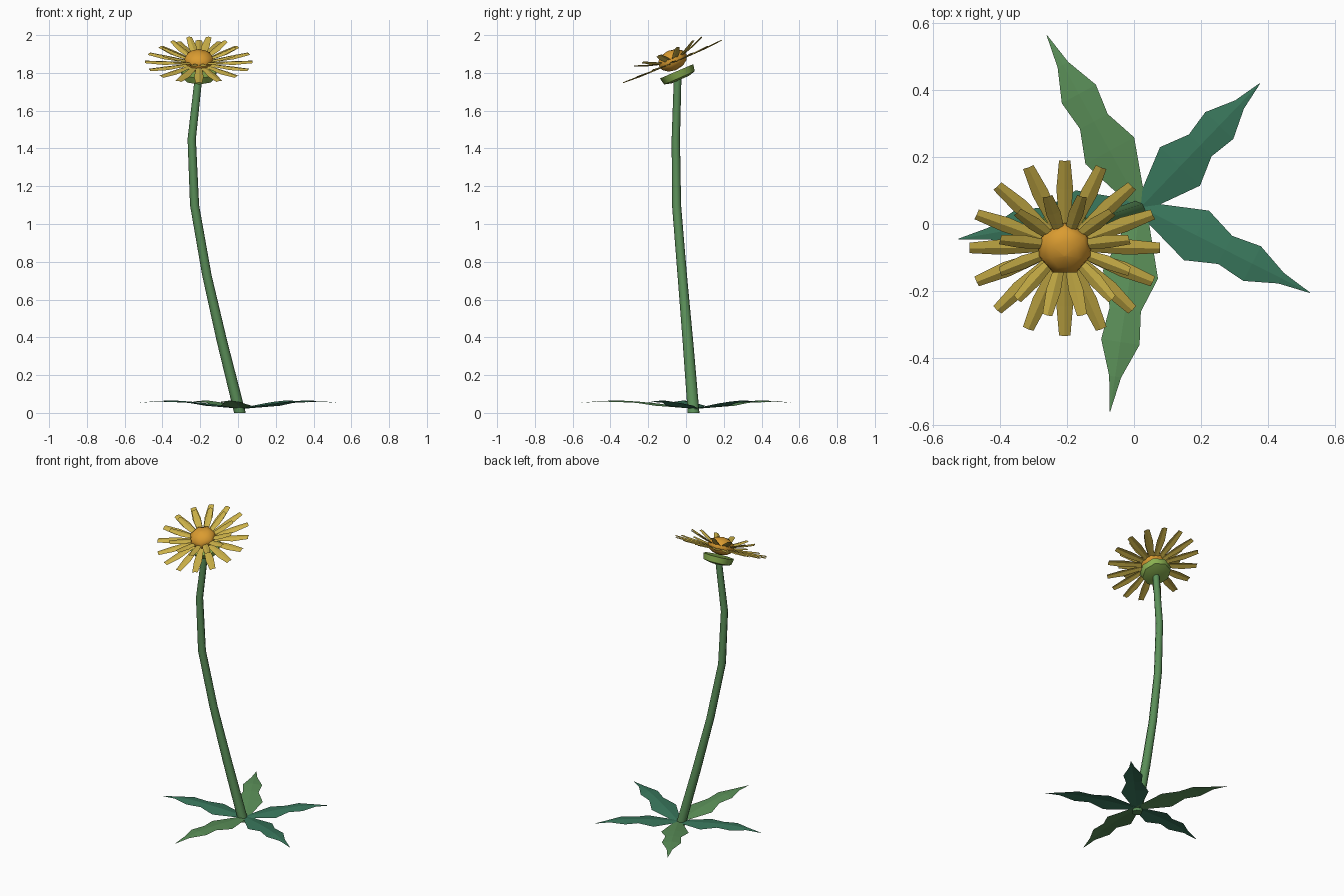
import bpy, math
from mathutils import Vector, Matrix

if "Cube" in bpy.data.objects:
    bpy.data.objects.remove(bpy.data.objects["Cube"])


def material(name, rgb):
    m = bpy.data.materials.new(name)
    m.diffuse_color = (*rgb, 1)
    m.use_nodes = True
    m.node_tree.nodes["Principled BSDF"].inputs["Base Color"].default_value = m.diffuse_color
    return m


GREEN = material("leaf green", (0.105, 0.28, 0.10))
TEAL = material("dark teal green", (0.04, 0.18, 0.105))
YELLOW = material("petal yellow", (0.60, 0.44, 0.065))
ORANGE = material("centre orange", (0.70, 0.33, 0.03))
LIME = material("calyx lime", (0.25, 0.43, 0.08))


def add_mesh(name, verts, faces, mat, smooth=False):
    me = bpy.data.meshes.new(name)
    me.from_pydata([tuple(v) for v in verts], [], faces)
    me.materials.append(mat)
    ob = bpy.data.objects.new(name, me)
    bpy.context.collection.objects.link(ob)
    if smooth:
        bpy.ops.object.select_all(action='DESELECT')
        ob.select_set(True)
        bpy.context.view_layer.objects.active = ob
        bpy.ops.object.shade_smooth_by_angle(angle=math.radians(55))
    return ob


def loft(name, rings, n, mat, frame=Matrix(), start=0.0):
    """Closed tube through (centre, radius) rings with n sides."""
    verts, faces = [], []
    for c, r in rings:
        for i in range(n):
            a = start + math.tau * i / n
            verts.append(frame @ (Vector(c) + Vector((r * math.cos(a), r * math.sin(a), 0))))
    for k in range(len(rings) - 1):
        for i in range(n):
            j = (i + 1) % n
            faces.append((k * n + i, k * n + j, k * n + n + j, k * n + n + i))
    faces.append(tuple(reversed(range(n))))
    top = (len(rings) - 1) * n
    faces.append(tuple(range(top, top + n)))
    return add_mesh(name, verts, faces, mat, smooth=True)


def blade(rows, fold):
    """Folded strip along +x; rows are (distance, half width, height)."""
    wmax = max(w for _, w, _ in rows)
    verts, faces = [], []
    for d, w, z in rows:
        low = z - fold * w / wmax
        verts += [Vector((d, -w, low)), Vector((d, 0, z)), Vector((d, w, low))]
    for k in range(0, 3 * (len(rows) - 1), 3):
        faces += [(k, k + 3, k + 4, k + 1), (k + 1, k + 4, k + 5, k + 2)]
    return verts, faces


# Stem: leaning, tapered tube
path = [(0.01, 0.04, 0.0), (-0.085, 0.01, 0.38), (-0.165, -0.02, 0.73),
        (-0.23, -0.05, 1.10), (-0.245, -0.054, 1.45), (-0.208, -0.044, 1.785)]
radii = [0.031, 0.028, 0.025, 0.024, 0.022, 0.020]
loft("stem", list(zip(path, radii)), 8, GREEN)

# Leaves: five toothed blades around the stem foot
base = Vector((0.02, 0.05, 0))
tips = [("leaf_back_left", -0.26, 0.563, GREEN), ("leaf_back_right", 0.376, 0.42, TEAL),
        ("leaf_front_right", 0.525, -0.205, TEAL), ("leaf_front", -0.072, -0.56, GREEN),
        ("leaf_left", -0.525, -0.045, TEAL)]
profile = [(-0.03, 0.012, 0.022), (0.33, 0.083, 0.05), (0.50, 0.047, 0.06),
           (0.66, 0.058, 0.066), (0.83, 0.018, 0.063), (1.0, 0.001, 0.053)]
for name, x, y, mat in tips:
    d = Vector((x, y, 0)) - base
    verts, faces = blade([(t * d.length, w, z) for t, w, z in profile], 0.012)
    place = Matrix.Translation(base) @ Matrix.Rotation(math.atan2(d.y, d.x), 4, 'Z')
    add_mesh(name, [place @ v for v in verts], faces, mat)

# Flower head frame: tilted towards the front
head = Matrix.Translation((-0.207, -0.042, 1.79)) @ Matrix.Rotation(math.radians(23.3), 4, 'X')

# Calyx: shallow cup under the petals
loft("calyx", [((0, 0, -0.028), 0.05), ((0, 0, -0.018), 0.088), ((0, 0, 0.02), 0.096)],
     8, LIME, head, math.pi / 2)

# Centre: seven-sided flattened ball
rings = []
for k in range(7):
    a = math.radians(-88 + k * 176 / 6)
    rings.append(((0, 0, 0.082 + 0.055 * math.sin(a)), 0.084 * math.cos(a)))
loft("flower_centre", rings, 7, ORANGE, head, math.pi / 2)


# Petals: two rings of ridged strips
def petal_ring(name, count, offset, rows):
    allv, allf = [], []
    for i in range(count):
        verts, faces = blade(rows, 0.007)
        turn = head @ Matrix.Rotation(offset + math.tau * i / count, 4, 'Z')
        n = len(allv)
        allv += [turn @ v for v in verts]
        allf += [tuple(n + q for q in f) for f in faces]
    add_mesh(name, allv, allf, YELLOW)


petal_ring("outer_petals", 16, 0,
           [(0.04, 0.014, 0.070), (0.19, 0.025, 0.075), (0.285, 0.017, 0.079)])
petal_ring("inner_petals", 12, math.radians(15),
           [(0.04, 0.013, 0.082), (0.13, 0.022, 0.112), (0.20, 0.015, 0.137)])
